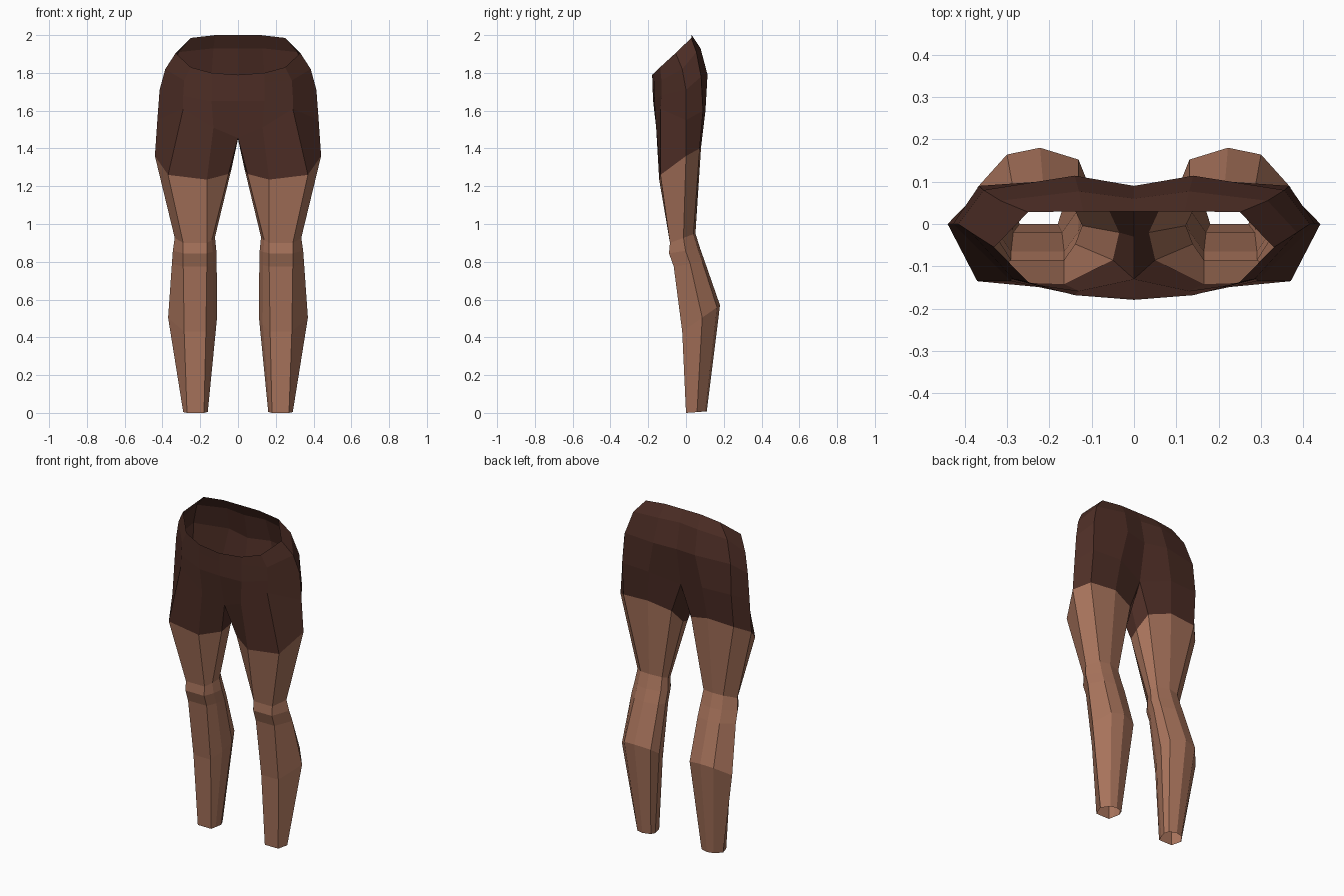
import bpy

if "Cube" in bpy.data.objects:
    bpy.data.objects.remove(bpy.data.objects["Cube"])

def material(name, rgb):
    m = bpy.data.materials.new(name)
    m.diffuse_color = (*rgb, 1)
    m.use_nodes = True
    m.node_tree.nodes["Principled BSDF"].inputs["Base Color"].default_value = m.diffuse_color
    return m

cloth = material("dark_brown_cloth", (0.075, 0.027, 0.019))
skin = material("tan_skin", (0.39, 0.172, 0.105))

def loft(name, rings, mat):
    """Join rings listed from top to bottom, then mirror across x."""
    verts, starts, faces = [], [], []
    for r in rings:
        starts.append(len(verts))
        verts += r
    for a, b, ra, rb in zip(starts, starts[1:], rings, rings[1:]):
        closed = len(ra) == 8 and len(rb) == 8
        for i in range(8 if closed else 6):
            j = (i + 1) % 8
            faces.append((a + i, b + i, b + j, a + j))
    me = bpy.data.meshes.new(name)
    me.from_pydata(verts, [], faces)
    me.materials.append(mat)
    ob = bpy.data.objects.new(name, me)
    bpy.context.collection.objects.link(ob)
    mod = ob.modifiers.new("mirror", 'MIRROR')
    mod.merge_threshold = 0.0005
    return ob

# Half rings run from front centre around the side to back centre
waist = [(0, -.179, 1.79), (.14, -.168, 1.80), (.25, -.137, 1.83), (.33, -.055, 1.905),
         (.25, .028, 1.985), (.12, .03, 2.0), (0, .03, 2.0)]
upper_hip = [(0, -.178, 1.74), (.14, -.167, 1.75), (.285, -.13, 1.76), (.385, -.02, 1.82),
             (.315, .055, 1.91), (.13, .077, 1.93), (0, .06, 1.93)]
hip = [(0, -.174, 1.65), (.14, -.167, 1.65), (.29, -.13, 1.68), (.415, 0, 1.71),
       (.355, .08, 1.78), (.14, .114, 1.79), (0, .09, 1.78)]
# Closed thigh rings add an inner column at the crotch
thigh_top = [(0, -.13, 1.455), (.13, -.158, 1.51), (.29, -.135, 1.61), (.427, 0, 1.55),
             (.366, .09, 1.60), (.18, .103, 1.60), (0, .05, 1.55), (0, -.03, 1.45)]
hem = [(.05, -.085, 1.265), (.165, -.142, 1.235), (.37, -.135, 1.26), (.44, 0, 1.36),
       (.37, .072, 1.40), (.20, .08, 1.41), (.065, .045, 1.37), (.035, -.02, 1.29)]

loft("shorts", [waist, upper_hip, hip, thigh_top, hem], cloth)

def leg_ring(xi, x1, x2, xo, yf, yb, zf, zb):
    """Eight-sided section: inner/outer limits, two front corners, depth, tilt."""
    w, d = xo - xi, yb - yf
    pts = [(xi + .08 * w, yf + .28 * d), (x1, yf), (x2, yf), (xo, yf + .53 * d),
           (xo - .27 * w, yb - .08 * d), (xi + .43 * w, yb),
           (xi + .08 * w, yb - .14 * d), (xi, yf + .6 * d)]
    return [(x, y, zf + (zb - zf) * (y - yf) / d) for x, y in pts]

# Bare legs: knee top, kneecap, below knee, calf, ankle
legs = [hem,
        leg_ring(.122, .165, .29, .335, -.085, .05, .90, .95),
        leg_ring(.115, .165, .29, .345, -.09, .075, .845, .87),
        leg_ring(.113, .165, .29, .35, -.065, .10, .775, .80),
        leg_ring(.11, .17, .285, .37, -.02, .18, .43, .57),
        leg_ring(.16, .18, .27, .29, 0, .11, 0, .008)]
loft("legs", legs, skin)
